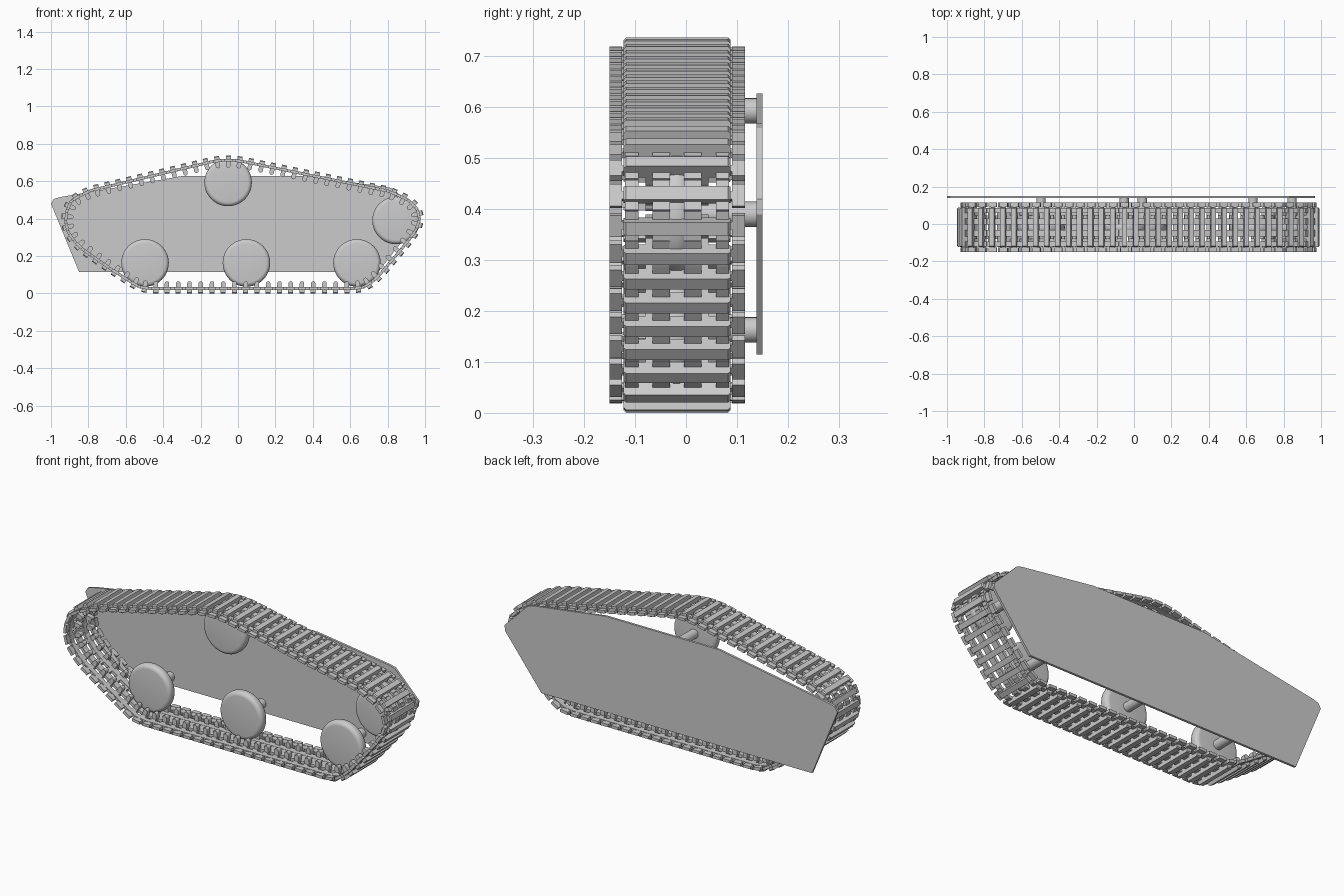
import bpy, bmesh, math
from mathutils import Matrix, Vector

if "Cube" in bpy.data.objects:
    bpy.data.objects.remove(bpy.data.objects["Cube"])

grey = bpy.data.materials.new("plain grey")
grey.use_nodes = True
grey.diffuse_color = (0.6, 0.6, 0.6, 1)
grey.node_tree.nodes["Principled BSDF"].inputs["Base Color"].default_value = (0.6, 0.6, 0.6, 1)


def make_object(name, bm, smooth=False):
    bmesh.ops.recalc_face_normals(bm, faces=bm.faces[:])
    mesh = bpy.data.meshes.new(name)
    bm.to_mesh(mesh)
    bm.free()
    mesh.materials.append(grey)
    obj = bpy.data.objects.new(name, mesh)
    bpy.context.collection.objects.link(obj)
    if smooth:
        bpy.ops.object.select_all(action='DESELECT')
        obj.select_set(True)
        bpy.context.view_layer.objects.active = obj
        bpy.ops.object.shade_smooth_by_angle(angle=math.radians(40))
    return obj


def box(bm, frame, length, y0, y1, z0, z1):
    place = Matrix.Translation((0, (y0 + y1) / 2, (z0 + z1) / 2))
    size = Matrix.Diagonal((length, y1 - y0, z1 - z0, 1))
    return bmesh.ops.create_cube(bm, size=1, matrix=frame @ place @ size)["verts"]


def cylinder(bm, frame, radius, y0, y1, sides):
    place = Matrix.Translation((0, (y0 + y1) / 2, 0)) @ Matrix.Rotation(math.pi / 2, 4, 'X')
    return bmesh.ops.create_cone(bm, cap_ends=True, segments=sides, radius1=radius,
                                 radius2=radius, depth=y1 - y0, matrix=frame @ place)["verts"]


# Side plate: extruded outline
outline = [(-0.85, 0.115), (0.75, 0.115), (0.965, 0.39), (0.968, 0.42), (0.83, 0.56),
           (0.8, 0.568), (0.37, 0.627), (-0.3, 0.627), (-0.95, 0.515), (-0.985, 0.505), (-1, 0.48)]
bm = bmesh.new()
face = bm.faces.new([bm.verts.new((x, 0.138, z)) for x, z in outline])
solid = bmesh.ops.extrude_face_region(bm, geom=[face])["geom"]
bmesh.ops.translate(bm, verts=[v for v in solid if isinstance(v, bmesh.types.BMVert)], vec=(0, 0.012, 0))
make_object("side_plate", bm)

# Wheels with rounded rims, each on an axle
wheels = {"rear_road": (-0.497, 0.163), "middle_road": (0.045, 0.163), "front_road": (0.636, 0.163),
          "top_support": (-0.053, 0.593), "front_idler": (0.845, 0.39)}
for name, (x, z) in wheels.items():
    frame = Matrix.Translation((x, 0, z))
    bm = bmesh.new()
    cylinder(bm, frame, 0.127, -0.045, 0.008, 48)
    rims = [e for e in bm.edges if any(len(f.verts) > 4 for f in e.link_faces)]
    bmesh.ops.bevel(bm, geom=rims, offset=0.022, segments=5, profile=0.5, affect='EDGES')
    make_object(name + "_wheel", bm, True)
    bm = bmesh.new()
    cylinder(bm, frame, 0.025, 0.0, 0.14, 24)
    make_object(name + "_axle", bm, True)

# Track path, walked at an even pitch
path = [(-0.5, 0.026), (0.65, 0.026), (0.7, 0.045), (0.757, 0.1), (0.863, 0.225), (0.945, 0.325),
        (0.972, 0.39), (0.96, 0.45), (0.91, 0.5), (0.81, 0.545), (0.02, 0.706), (-0.053, 0.715),
        (-0.13, 0.706), (-0.805, 0.545), (-0.89, 0.495), (-0.928, 0.41), (-0.905, 0.32),
        (-0.85, 0.25), (-0.7, 0.145), (-0.54, 0.04)]
points = [Vector((x, 0, z)) for x, z in path]
legs = [(a, b) for a, b in zip(points, points[1:] + points[:1])]
total = sum((b - a).length for a, b in legs)


def along(distance):
    distance %= total
    for a, b in legs:
        span = (b - a).length
        if distance <= span:
            return a.lerp(b, distance / span)
        distance -= span
    return points[0]


# Track links: tread pad, hinge blocks, connectors and guide teeth
count = 72
pitch = total / count
middle = -0.0175
bm = bmesh.new()
for i in range(count):
    start, end = along((i - 0.5) * pitch), along((i + 0.5) * pitch)
    forward = (end - start).normalized()
    inward = forward.cross(Vector((0, 1, 0)))
    frame = Matrix((forward, (0, 1, 0), inward)).transposed().to_4x4()
    frame.translation = (start + end) / 2
    pad = box(bm, frame, 0.027, middle - 0.105, middle + 0.105, -0.026, 0.006)
    corners = [e for e in set(e for v in pad for e in v.link_edges)
               if abs((e.verts[0].co - e.verts[1].co).normalized().dot(forward)) > 0.9]
    bmesh.ops.bevel(bm, geom=corners, offset=0.005, segments=1, affect='EDGES')
    for side in (-1, 1):
        for inner, outer, length in ((0.108, 0.133, 0.044), (0.076, 0.102, pitch), (0.014, 0.048, pitch)):
            y0, y1 = sorted((middle + side * inner, middle + side * outer))
            box(bm, frame, length, y0, y1, -0.008, 0.007)
        y0, y1 = sorted((middle + side * 0.036, middle + side * 0.062))
        box(bm, frame, 0.024, y0, y1, 0, 0.027)
        cylinder(bm, frame @ Matrix.Translation((0, 0, 0.027)), 0.012, y0, y1, 12)
    box(bm, frame, 0.016, middle - 0.132, middle + 0.132, -0.006, 0.006)
make_object("track", bm)
